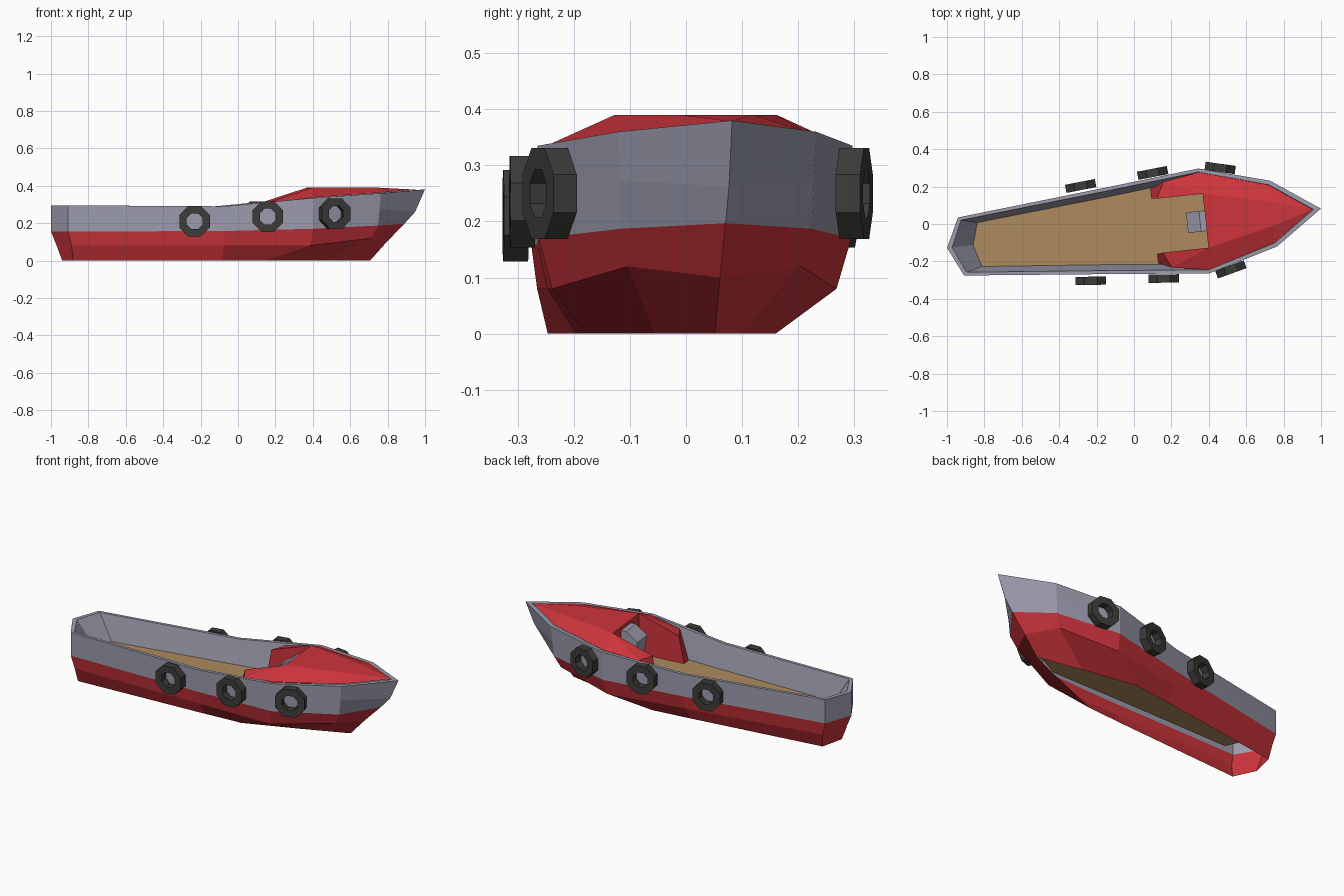
import bpy, bmesh, math
from mathutils import Matrix

if "Cube" in bpy.data.objects:
    bpy.data.objects.remove(bpy.data.objects["Cube"])

# The whole boat lies slightly turned: build along u, v and place it here
PLACE = Matrix.Translation((0, -0.023, 0)) @ Matrix.Rotation(math.radians(6), 4, 'Z')


def material(name, rgb):
    m = bpy.data.materials.new(name)
    m.diffuse_color = (*rgb, 1)
    m.use_nodes = True
    m.node_tree.nodes["Principled BSDF"].inputs["Base Color"].default_value = m.diffuse_color
    return m


GREY = material("hull grey", (0.33, 0.33, 0.42))
RED = material("hull red", (0.62, 0.035, 0.045))
WOOD = material("floor wood", (0.42, 0.26, 0.11))
RUBBER = material("tyre rubber", (0.045, 0.045, 0.042))


def make(name, verts, faces, mats, rule=None, local=Matrix()):
    mesh = bpy.data.meshes.new(name)
    mesh.from_pydata(verts, [], faces)
    bm = bmesh.new()
    bm.from_mesh(mesh)
    bmesh.ops.remove_doubles(bm, verts=bm.verts, dist=1e-5)
    bmesh.ops.recalc_face_normals(bm, faces=bm.faces)
    bm.to_mesh(mesh)
    bm.free()
    for m in mats:
        mesh.materials.append(m)
    if rule:
        for p in mesh.polygons:
            p.material_index = rule(p)
    mesh.transform(PLACE @ local)
    ob = bpy.data.objects.new(name, mesh)
    bpy.context.collection.objects.link(ob)
    return ob


def ring(half):
    """Close a half outline (stern to bow) into a full mirrored loop."""
    return half + [(u, -v, z) for u, v, z in reversed(half[1:-1])]


# Hull outlines: stern tip, stern corner, middle, widest, fore, bow
bottom = [(-.945, 0, 0), (-.90, .13, 0), (-.10, .163, 0),
          (.13, .17, 0), (.45, .08, 0), (.71, 0, 0)]
chine = [(-.975, 0, .08), (-.91, .148, .08), (-.10, .215, .08),
         (.36, .255, .08), (.70, .155, .12), (.80, 0, .10)]
water = [(-1.005, 0, .155), (-.93, .156, .155), (-.10, .233, .158),
         (.375, .28, .17), (.735, .172, .187), (.895, 0, .197)]
rim = [(-1.005, 0, .295), (-.93, .156, .295), (-.10, .235, .29),
       (.375, .282, .335), (.75, .177, .36), (1.005, 0, .38)]
band = [tuple((a + b) / 2 for a, b in zip(p, q)) for p, q in zip(water, rim)]
band[-1] = (.953, 0, .262)
lip = [(-.978, 0, .295), (-.915, .14, .295), (-.10, .216, .29),
       (.375, .263, .335), (.74, .157, .36), (.965, 0, .378)]
sole = [(-.865, 0, .15), (-.83, .118, .15), (-.10, .184, .15),
        (.35, .23, .15), (.60, .13, .15), (.75, 0, .15)]

# Hull shell, red below the waterline, open underneath
rows = [ring(r) for r in (bottom, chine, water, band, rim, lip, sole)]
n = len(rows[0])
faces = [(r * n + i, r * n + (i + 1) % n, (r + 1) * n + (i + 1) % n, (r + 1) * n + i)
         for r in range(len(rows) - 1) for i in range(n)]
make("hull", [v for r in rows for v in r], faces, [GREY, RED],
     lambda p: 1 if p.index < 2 * n else 0)

# Wooden floor
make("floor", ring(sole), [tuple(range(n))], [WOOD])

# Red foredeck with two side wings and a bulkhead
A, F, B = (.385, .145, .39), (.74, .065, .39), (.96, 0, .379)
R0, R1, R2 = (.18, .23, .308), (.375, .262, .337), (.74, .155, .362)
W, WB, AB, R0B = (.14, .145, .31), (.11, .15, .15), (.385, .145, .15), (.11, .2, .15)


def flip(p):
    return (p[0], -p[1], p[2])


polys = [(A, flip(A), flip(F), F), (F, flip(F), B), (A, flip(A), flip(AB), AB)]
for face in [(W, R0, A), (R0, R1, A), (A, R1, R2, F), (F, R2, B),
             (W, A, AB, WB), (W, R0, R0B, WB)]:
    polys += [face, tuple(flip(p) for p in face)]
verts, faces = [], []
for face in polys:
    faces.append(tuple(range(len(verts), len(verts) + len(face))))
    verts += face
make("foredeck", verts, faces, [RED])

# Grey console on the bulkhead
prof = [(.395, .37), (.355, .37), (.285, .32), (.30, .22), (.395, .22)]
k = len(prof)
verts = [(u, s * .055, z) for s in (-1, 1) for u, z in prof]
faces = [tuple(range(k)), tuple(range(k, 2 * k))]
faces += [(i, (i + 1) % k, k + (i + 1) % k, k + i) for i in range(k)]
make("console", verts, faces, [GREY])


# Octagonal tyre fenders, three on each side
def tyre(name, u, v, z, yaw):
    section = [(.088, -.022), (.088, .022), (.046, .022), (.046, -.022)]
    vs = []
    for i in range(8):
        a = math.radians(22.5 + 45 * i)
        vs += [(r * math.cos(a), d, r * math.sin(a)) for r, d in section]
    fs = [(4 * i + j, 4 * i + (j + 1) % 4, 4 * ((i + 1) % 8) + (j + 1) % 4,
           4 * ((i + 1) % 8) + j) for i in range(8) for j in range(4)]
    make(name, vs, fs, [RUBBER], None,
         Matrix.Translation((u, v, z)) @ Matrix.Rotation(math.radians(yaw), 4, 'Z'))


for i, (u, v, z, yaw) in enumerate([(-.26, .255, .21, 5), (.13, .284, .235, 5),
                                    (.492, .273, .25, -14)]):
    for side, s in (("left", 1), ("right", -1)):
        tyre(f"tyre_{side}_{i + 1}", u, s * v, z, s * yaw)
